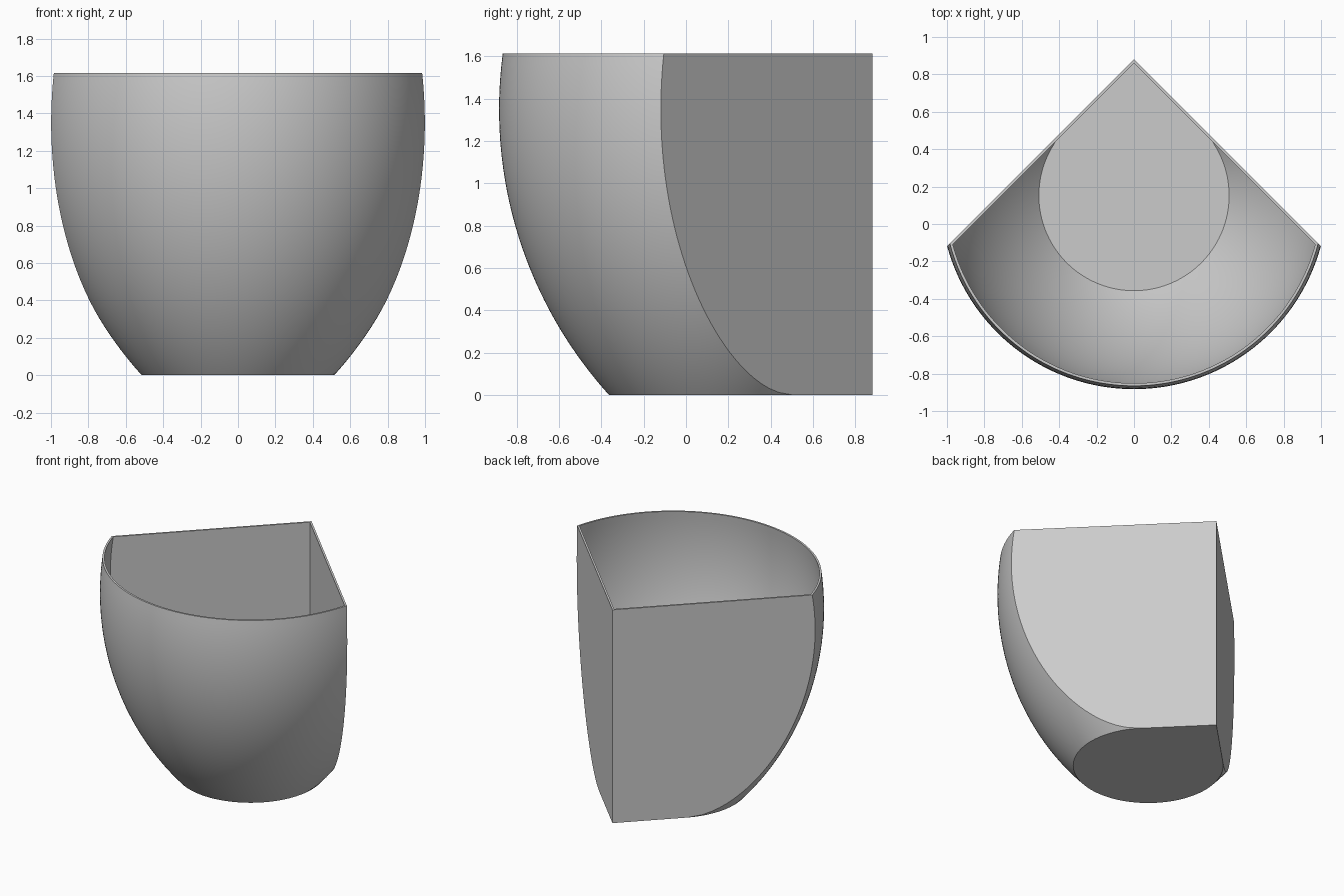
import bpy
import bmesh
from math import acos, cos, sin, pi, sqrt

cube = bpy.data.objects.get("Cube")
if cube:
    bpy.data.objects.remove(cube, do_unlink=True)

HEIGHT = 1.615       # rim height
BULGE_Z = 1.35       # height of the widest point
BULGE_R = 1.035      # radius at the widest point
ARC_R = 2.012        # radius of the side profile arc
CENTRE_Y = 0.152     # axis of the round front
APEX_Y = 0.88        # back corner
THICK = 0.014
SEGMENTS = 96
LEVELS = 40

grey = bpy.data.materials.new("plain grey")
grey.use_nodes = True
colour = (0.6, 0.6, 0.6, 1)
grey.diffuse_color = colour
grey.node_tree.nodes["Principled BSDF"].inputs["Base Color"].default_value = colour


def section(bm, z, inset):
    """Ring at height z: the round front, then the back corner."""
    dist = (APEX_Y - CENTRE_Y) / sqrt(2) - inset
    r = BULGE_R - ARC_R + sqrt((ARC_R - inset) ** 2 - (BULGE_Z - z) ** 2)
    r = max(r, dist)
    spread = acos(dist / r)
    start, end = pi / 4 - spread, -5 * pi / 4 + spread
    ring = []
    for i in range(SEGMENTS + 1):
        a = start + (end - start) * i / SEGMENTS
        ring.append(bm.verts.new((r * cos(a), CENTRE_Y + r * sin(a), z)))
    ring.append(bm.verts.new((0, CENTRE_Y + dist * sqrt(2), z)))
    return ring


def bridge(bm, a, b, smooth_front):
    """Quads between two rings; the two straight walls stay flat."""
    n = len(a)
    for i in range(n):
        j = (i + 1) % n
        face = bm.faces.new((a[i], a[j], b[j], b[i]))
        face.smooth = smooth_front and i < SEGMENTS


def shell(bm, inset):
    """Stacked rings closed by a flat floor; returns the top ring."""
    rings = [section(bm, inset + (HEIGHT - inset) * (k / LEVELS) ** 1.3, inset)
             for k in range(LEVELS + 1)]
    bm.faces.new(rings[0])
    for low, high in zip(rings, rings[1:]):
        bridge(bm, low, high, True)
    return rings[-1]


# Corner planter: outer shell, inner shell and the rim joining them
bm = bmesh.new()
outer_top = shell(bm, 0)
inner_top = shell(bm, THICK)
bridge(bm, outer_top, inner_top, False)
bmesh.ops.recalc_face_normals(bm, faces=bm.faces[:])

mesh = bpy.data.meshes.new("corner_planter")
bm.to_mesh(mesh)
bm.free()
mesh.materials.append(grey)
planter = bpy.data.objects.new("corner_planter", mesh)
bpy.context.scene.collection.objects.link(planter)
